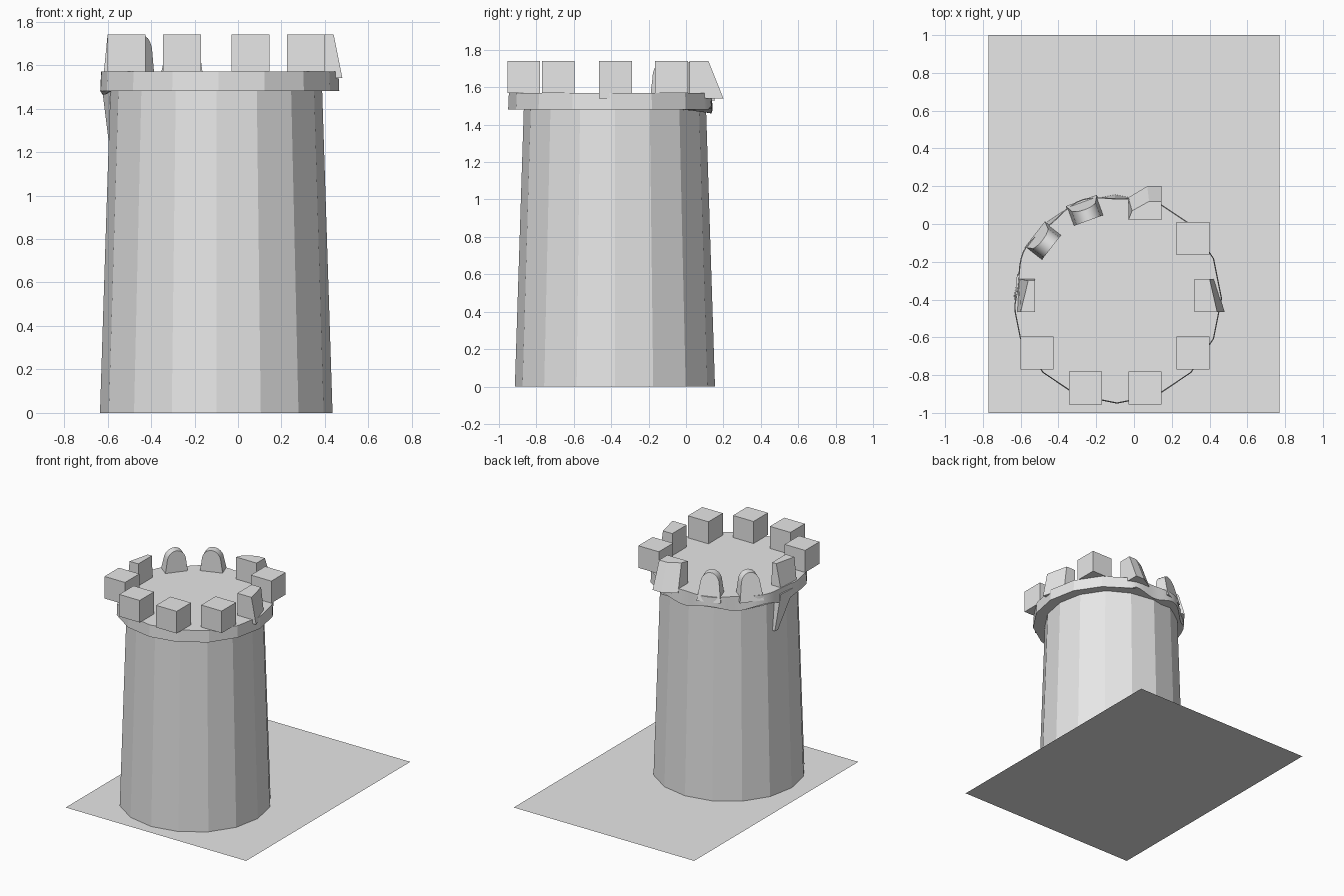
import bpy, bmesh, math
from mathutils import Vector

cube = bpy.data.objects.get("Cube")
if cube:
    bpy.data.objects.remove(cube, do_unlink=True)

# Single stone colour
stone = bpy.data.materials.new("pale_grey_stone")
stone.use_nodes = True
stone.diffuse_color = (0.8, 0.8, 0.8, 1)
stone.node_tree.nodes["Principled BSDF"].inputs["Base Color"].default_value = (0.8, 0.8, 0.8, 1)


def finish(name, bm, smooth=False):
    bmesh.ops.recalc_face_normals(bm, faces=bm.faces)
    mesh = bpy.data.meshes.new(name)
    bm.to_mesh(mesh)
    bm.free()
    mesh.materials.append(stone)
    obj = bpy.data.objects.new(name, mesh)
    bpy.context.collection.objects.link(obj)
    if smooth:
        bpy.ops.object.select_all(action='DESELECT')
        obj.select_set(True)
        bpy.context.view_layer.objects.active = obj
        bpy.ops.object.shade_smooth_by_angle(angle=math.radians(20))
    return obj


def loft(name, lower, upper, smooth=False):
    """Closed solid between two matching loops of points."""
    bm = bmesh.new()
    a = [bm.verts.new(p) for p in lower]
    b = [bm.verts.new(p) for p in upper]
    n = len(a)
    for i in range(n):
        j = (i + 1) % n
        bm.faces.new((a[i], a[j], b[j], b[i]))
    bm.faces.new(a)
    bm.faces.new(b)
    return finish(name, bm, smooth)


def ring(cx, cy, z, radius, n):
    return [(cx + radius * math.cos(i * math.tau / n),
             cy + radius * math.sin(i * math.tau / n), z) for i in range(n)]


def at(points, z):
    return [(x, y, z) for x, y in points]


LID, TOP, SIZE = 1.57, 1.74, 0.175
CX, CY = -0.09, -0.395

# Ground slab
bm = bmesh.new()
bm.faces.new([bm.verts.new((x, y, 0)) for x, y in
              ((-0.77, -1), (0.77, -1), (0.77, 1), (-0.77, 1))])
finish("ground_sheet", bm)

# Tapered tower body
loft("tower_body", ring(-0.1, -0.38, 0, 0.535, 16), ring(-0.1, -0.38, 1.49, 0.487, 16))


# Parapet rim: faceted in front, worn and wavy behind
def rim_point(i, z, grow):
    ang = i * math.tau / 96
    step = math.tau / 16
    r = 0.552 * math.cos(step / 2) / math.cos(ang % step - step / 2)
    if math.radians(70) < ang < math.radians(185):
        r = 0.54 + 0.013 * math.cos(8.6 * (ang - math.radians(110)))
        if z < LID:
            z += 0.02 * math.cos(8.6 * (ang - math.radians(110)))
    r += grow
    return (CX + r * math.cos(ang), CY + r * math.sin(ang), z)


loft("parapet_rim", [rim_point(i, 1.48, 0.004) for i in range(96)],
     [rim_point(i, LID, 0) for i in range(96)], smooth=True)


# Intact square merlons
def square(x, y):
    return [(x, y), (x + SIZE, y), (x + SIZE, y + SIZE), (x, y + SIZE)]


for name, x, y in (("front_right", -0.345, -0.955), ("front_left", -0.03, -0.955),
                   ("corner_right", -0.6, -0.77), ("corner_left", 0.225, -0.77),
                   ("back_left", 0.225, -0.165)):
    loft("merlon_" + name, at(square(x, y), LID), at(square(x, y), TOP))

# Pulled merlons with slanted outer faces
loft("merlon_side_left",
     at([(0.32, -0.465), (0.48, -0.465), (0.425, -0.29), (0.32, -0.29)], LID - 0.03),
     at([(0.32, -0.465), (0.44, -0.465), (0.4, -0.29), (0.32, -0.29)], TOP))
loft("merlon_back",
     at([(-0.03, 0.02), (0.145, 0.02), (0.145, 0.2), (0.07, 0.2), (-0.03, 0.14)], LID - 0.03),
     at([(-0.03, 0.02), (0.145, 0.02), (0.145, 0.12), (0.08, 0.12), (-0.01, 0.07)], TOP))
loft("merlon_side_right",
     at([(-0.62, -0.465), (-0.525, -0.465), (-0.525, -0.29), (-0.61, -0.29)], LID - 0.03),
     at([(-0.6, -0.465), (-0.525, -0.465), (-0.525, -0.3), (-0.56, -0.3)], TOP))


# Worn merlons with rounded tops and flared outer feet
def worn_merlon(name, degrees, inner, outer):
    out = Vector((math.cos(math.radians(degrees)), math.sin(math.radians(degrees)), 0))
    side = Vector((-out.y, out.x, 0))
    half = SIZE / 2
    profile = [(half, LID - 0.04)]
    for i in range(13):
        t = i * math.pi / 12
        profile.append((half * 0.8 * math.cos(t), 1.65 + 0.085 * math.sin(t)))
    profile.append((-half, LID - 0.04))
    loops = []
    for reach, flare in ((inner, 0), (outer, 0.05)):
        loops.append([Vector((CX, CY, z)) + side * s + out * (reach + flare * (TOP - z) / 0.2)
                      for s, z in profile])
    loft(name, loops[0], loops[1], smooth=True)


worn_merlon("merlon_worn_back", 110, 0.44, 0.50)
worn_merlon("merlon_worn_corner", 142, 0.44, 0.50)

# Ragged flap hanging from the rim
loft("rim_flap",
     at([(-0.595, -0.27), (-0.57, -0.27), (-0.57, -0.24), (-0.59, -0.24)], 1.25),
     at([(-0.63, -0.42), (-0.57, -0.42), (-0.57, -0.27), (-0.62, -0.27)], 1.53))
